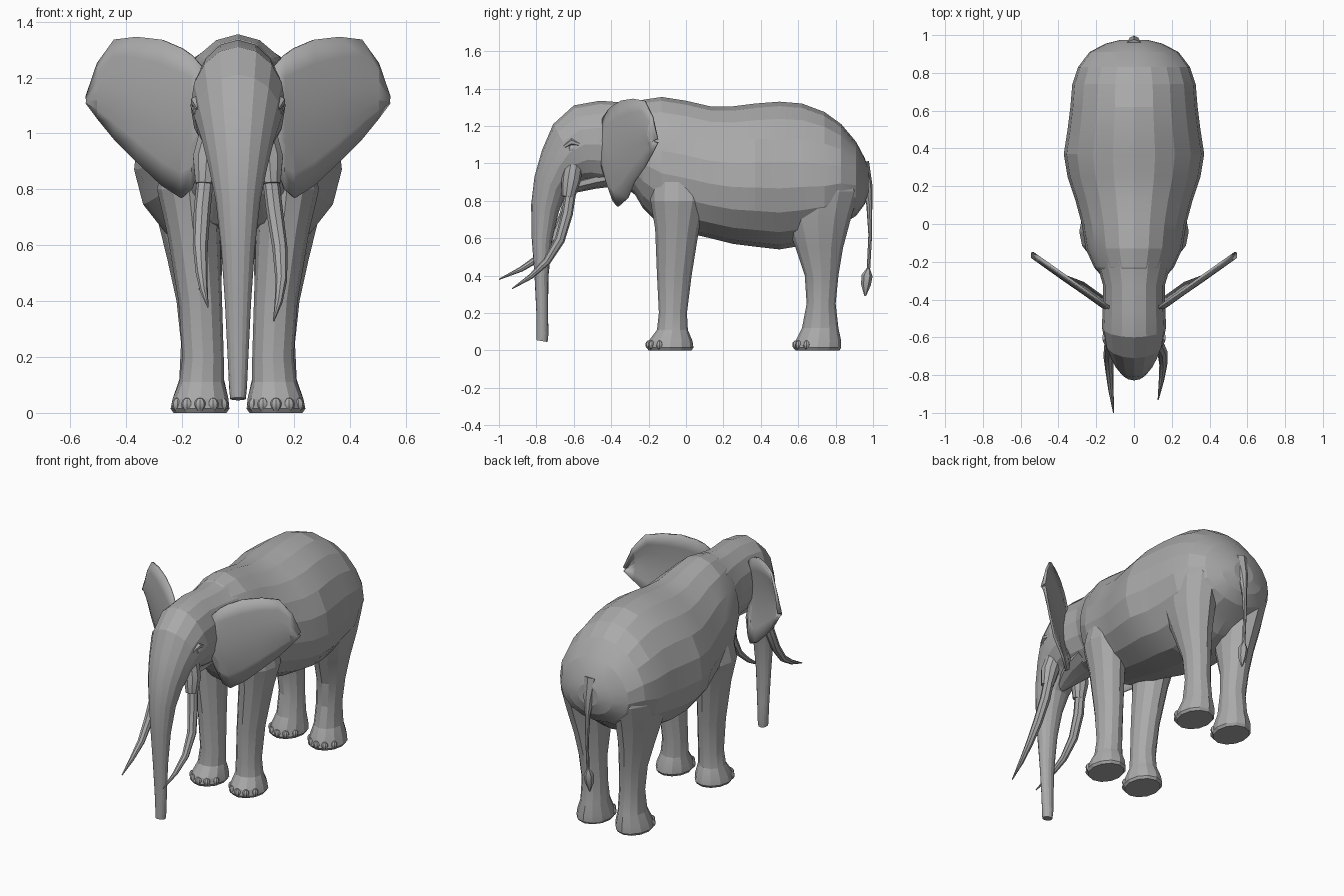
import bpy
import bmesh
from math import sin, cos, pi, radians
from mathutils import Vector

cube = bpy.data.objects.get("Cube")
if cube:
    bpy.data.objects.remove(cube)

hide = bpy.data.materials.new("grey_hide")
hide.use_nodes = True
GREY = (0.4, 0.4, 0.4, 1)
hide.diffuse_color = GREY
hide.node_tree.nodes["Principled BSDF"].inputs["Base Color"].default_value = GREY


def finish(name, bm, angle=14):
    """Turn a bmesh into a shaded, coloured object."""
    bmesh.ops.recalc_face_normals(bm, faces=bm.faces)
    me = bpy.data.meshes.new(name)
    bm.to_mesh(me)
    bm.free()
    me.materials.append(hide)
    ob = bpy.data.objects.new(name, me)
    bpy.context.collection.objects.link(ob)
    bpy.ops.object.select_all(action='DESELECT')
    ob.select_set(True)
    bpy.context.view_layer.objects.active = ob
    bpy.ops.object.shade_smooth_by_angle(angle=radians(angle))
    return ob


def skin(bm, rings):
    """Bridge rings of points and cap both ends."""
    loops = [[bm.verts.new(p) for p in ring] for ring in rings]
    n = len(loops[0])
    for a, b in zip(loops, loops[1:]):
        for i in range(n):
            j = (i + 1) % n
            bm.faces.new((a[i], a[j], b[j], b[i]))
    bm.faces.new(loops[0])
    bm.faces.new(loops[-1])


def loft(name, rows, sides=14, egg=0.0, side=1):
    """Rows: front/top y, z, back/bottom y, z, half width, centre x."""
    bm = bmesh.new()
    rings = []
    for y1, z1, y2, z2, w, cx in rows:
        a, b = Vector((side * cx, y1, z1)), Vector((side * cx, y2, z2))
        mid, half = (a + b) / 2, (a - b) / 2
        angles = [pi / 2 + 2 * pi * i / sides for i in range(sides)]
        rings.append([mid + half * sin(t) +
                      Vector((w * cos(t) * (1 - egg * sin(t)), 0, 0)) for t in angles])
    skin(bm, rings)
    return finish(name, bm)


def tube(name, path, radii, sides=8):
    """Round tapering tube through the path points."""
    bm = bmesh.new()
    pts = [Vector(p) for p in path]
    rings = []
    for i, p in enumerate(pts):
        d = (pts[min(i + 1, len(pts) - 1)] - pts[max(i - 1, 0)]).normalized()
        u = d.cross(Vector((1, 0, 0))).normalized()
        v = d.cross(u)
        rings.append([p + radii[i] * (u * cos(2 * pi * k / sides) + v * sin(2 * pi * k / sides))
                      for k in range(sides)])
    skin(bm, rings)
    return finish(name, bm, 30)


def blob(name, centre, size):
    """Small faceted ellipsoid."""
    bm = bmesh.new()
    bmesh.ops.create_uvsphere(bm, u_segments=8, v_segments=6, radius=1)
    bmesh.ops.scale(bm, vec=size, verts=bm.verts)
    bmesh.ops.translate(bm, vec=centre, verts=bm.verts)
    return finish(name, bm, 30)


# Barrel of the body: y, top, bottom, half width
body = [(-.30, 1.30, .88, .15), (-.23, 1.34, .76, .21), (-.13, 1.355, .66, .255),
        (0, 1.335, .63, .275), (.13, 1.305, .60, .31), (.25, 1.305, .57, .35),
        (.37, 1.32, .555, .37), (.50, 1.33, .54, .35), (.62, 1.32, .56, .335),
        (.74, 1.275, .60, .325), (.83, 1.21, .67, .295), (.91, 1.115, .72, .235),
        (.955, 1.03, .78, .15), (.975, .97, .84, .07)]
loft("body", [(y, t, y, b, w, 0) for y, t, b, w in body], 18, .12)

# Neck, head and trunk in one sweep
loft("head_and_trunk", [
    (-.20, 1.34, -.20, .78, .20, 0), (-.33, 1.325, -.31, .86, .165, 0),
    (-.46, 1.335, -.41, .87, .165, 0), (-.60, 1.31, -.49, .89, .17, 0),
    (-.71, 1.21, -.54, .90, .155, 0), (-.77, 1.07, -.59, .89, .13, 0),
    (-.81, .93, -.645, .83, .105, 0), (-.828, .78, -.68, .74, .08, 0),
    (-.825, .60, -.715, .59, .061, 0), (-.81, .40, -.735, .40, .047, 0),
    (-.80, .20, -.738, .20, .037, 0), (-.80, .09, -.735, .09, .032, 0),
    (-.80, .055, -.74, .045, .028, 0)], 16)

# Lower jaw
loft("lower_jaw", [(-.36, 1.0, -.36, .88, .12, 0), (-.48, .96, -.48, .865, .10, 0),
                   (-.58, .93, -.58, .845, .06, 0), (-.65, .88, -.64, .835, .025, 0)], 10)

# Legs: z, front y, back y, half width, centre x
front_leg = [(1.0, -.18, .10, .09, .15), (.80, -.19, .11, .115, .175),
             (.65, -.165, .07, .095, .16), (.40, -.155, .03, .078, .135),
             (.20, -.145, .005, .074, .125), (.11, -.155, .01, .08, .13),
             (.05, -.20, .035, .1, .134), (.015, -.21, .04, .105, .136), (0, -.20, .03, .095, .136)]
rear_leg = [(1.05, .52, .88, .12, .16), (.85, .50, .925, .13, .18),
            (.70, .53, .88, .12, .17), (.55, .585, .84, .098, .155),
            (.40, .635, .815, .08, .14), (.25, .645, .80, .074, .13),
            (.12, .62, .815, .08, .13), (.05, .585, .83, .1, .134),
            (.015, .575, .83, .105, .136), (0, .585, .82, .095, .136)]

for side, label in ((1, "left"), (-1, "right")):
    for part, rows in (("front", front_leg), ("rear", rear_leg)):
        loft(f"{label}_{part}_leg", [(f, z, b, z, w, x) for z, f, b, w, x in rows],
             12, 0, side)
        # Toenails around the front of the foot
        z, f, b, w, x = rows[-2]
        for k in range(5):
            t = radians(-60 + 30 * k)
            blob(f"{label}_{part}_toenail_{k + 1}",
                 (side * x + (w - .012) * sin(t), (f + b) / 2 - ((b - f) / 2 - .012) * cos(t), .03),
                 (.021, .019, .024))

    # Ear: columns of x, top z, bottom z swept outward and back
    bm = bmesh.new()
    cols = []
    steps = 6
    for x, top, low in ((.13, 1.24, .90), (.165, 1.28, .80), (.20, 1.305, .77), (.27, 1.335, .815),
                        (.36, 1.345, .90), (.44, 1.335, .98), (.50, 1.25, 1.055), (.54, 1.13, 1.11)):
        col = []
        for i in range(steps + 1):
            s = i / steps
            y = -.42 + .71 * (x - .16) - .025 * sin(pi * s) + .03 * s ** 4 * (x < .3)
            col.append(bm.verts.new((side * x, y, top + (low - top) * s)))
        cols.append(col)
    for a, b in zip(cols, cols[1:]):
        for i in range(steps):
            bm.faces.new((a[i], a[i + 1], b[i + 1], b[i]))
    ear = finish(f"{label}_ear", bm, 8)
    mod = ear.modifiers.new("thickness", 'SOLIDIFY')
    mod.thickness = .014
    mod.offset = 0

    # Eye, brow and tusk socket
    blob(f"{label}_eye", (side * .143, -.605, 1.08), (.02, .026, .022))
    tube(f"{label}_brow", [(side * .14, -.65, 1.09), (side * .152, -.61, 1.115),
                           (side * .155, -.565, 1.10)], [.01, .018, .01], 6)
    tube(f"{label}_tusk_socket", [(side * .09, -.60, 1.0), (side * .112, -.615, .91),
                                  (side * .118, -.63, .82)], [.05, .052, .036], 10)

# Tusks, slightly unequal
tusk_radii = [.03, .03, .027, .021, .014, .003]
tube("left_tusk", [(.115, -.615, .86), (.13, -.635, .73), (.15, -.675, .59),
                   (.155, -.745, .475), (.145, -.83, .395), (.128, -.93, .33)], tusk_radii)
tube("right_tusk", [(-.115, -.615, .86), (-.128, -.645, .73), (-.135, -.70, .60),
                    (-.13, -.78, .50), (-.122, -.88, .435), (-.108, -1.0, .38)], tusk_radii)

# Tail and tuft
tube("tail", [(0, .93, 1.0), (0, .965, .88), (0, .98, .78), (0, .985, .62), (0, .975, .42)],
     [.05, .032, .016, .01, .009])
tube("tail_tuft", [(0, .975, .44), (0, .968, .40), (0, .962, .35), (0, .958, .29)],
     [.008, .03, .026, .004], 6)
